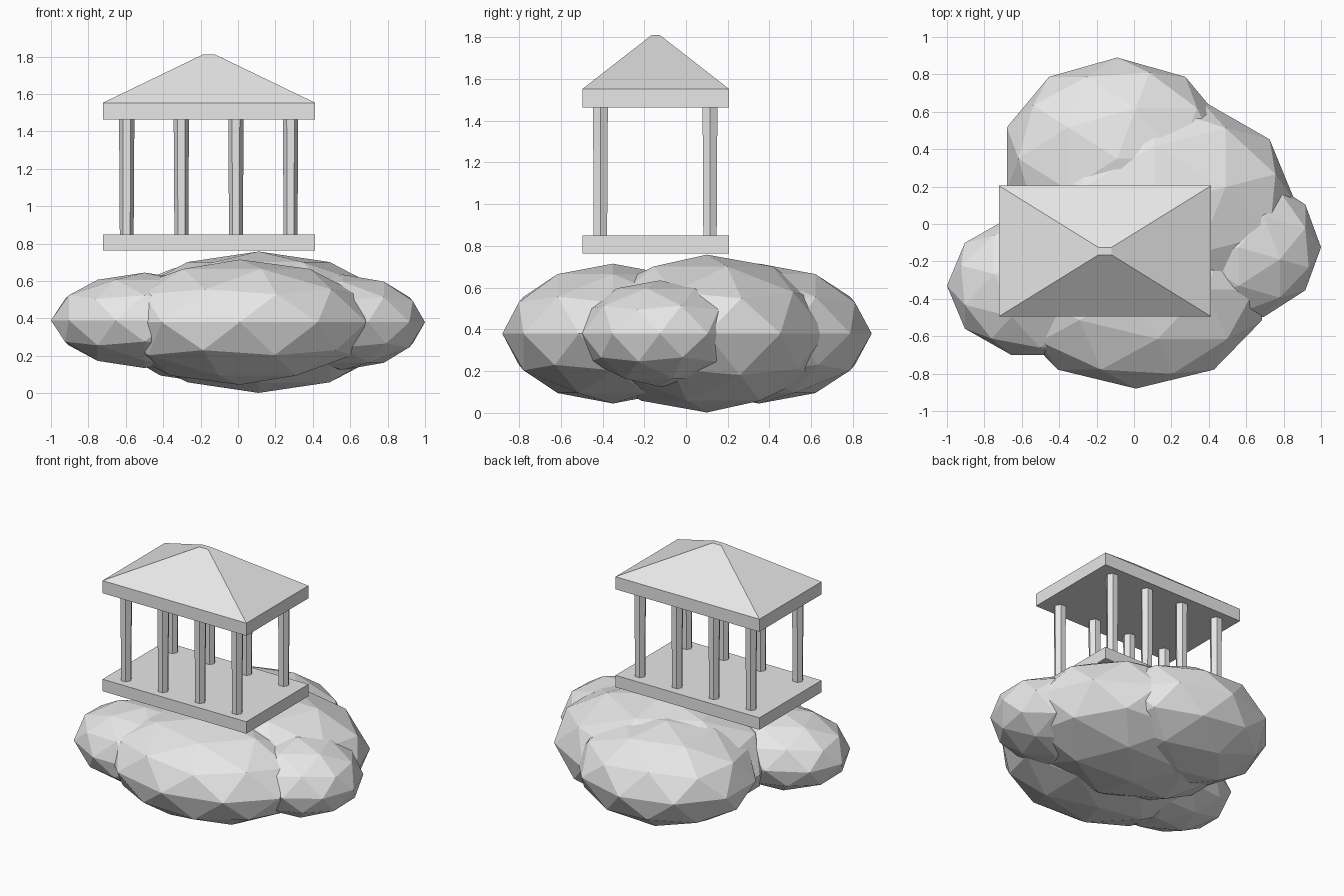
import bpy, bmesh, math
from mathutils import Matrix, Vector

cube = bpy.data.objects.get("Cube")
if cube:
    bpy.data.objects.remove(cube, do_unlink=True)

# One plain grey for everything
GREY = (0.8, 0.8, 0.8, 1.0)
stone = bpy.data.materials.new("pale_grey")
stone.use_nodes = True
stone.diffuse_color = GREY
stone.node_tree.nodes["Principled BSDF"].inputs["Base Color"].default_value = GREY


def finish(name, bm, location):
    mesh = bpy.data.meshes.new(name)
    bm.to_mesh(mesh)
    bm.free()
    mesh.materials.append(stone)
    obj = bpy.data.objects.new(name, mesh)
    obj.location = location
    bpy.context.collection.objects.link(obj)
    return obj


def cloud_puff(name, centre, radii, turn):
    """Faceted ball, turned about z and then squashed."""
    bm = bmesh.new()
    bmesh.ops.create_icosphere(bm, subdivisions=2, radius=1)
    bmesh.ops.rotate(bm, verts=bm.verts, matrix=Matrix.Rotation(math.radians(turn), 3, 'Z'))
    bmesh.ops.scale(bm, verts=bm.verts, vec=Vector(radii))
    return finish(name, bm, centre)


def slab(name, centre, size):
    bm = bmesh.new()
    bmesh.ops.create_cube(bm, size=1)
    bmesh.ops.scale(bm, verts=bm.verts, vec=Vector(size))
    return finish(name, bm, centre)


def column(name, x, y, bottom, top):
    """Six-sided shaft, slightly wider at the top."""
    bm = bmesh.new()
    bmesh.ops.create_cone(bm, cap_ends=True, segments=6, radius1=0.037,
                          radius2=0.041, depth=top - bottom)
    bmesh.ops.rotate(bm, verts=bm.verts, matrix=Matrix.Rotation(math.radians(30), 3, 'Z'))
    return finish(name, bm, (x, y, (bottom + top) / 2))


# Cloud base
MID = 0.38
cloud_puff("cloud_middle", (0.11, 0.10, MID), (0.76, 0.60, 0.378), 90)
cloud_puff("cloud_front", (0.01, -0.35, MID), (0.71, 0.53, 0.335), 0)
cloud_puff("cloud_back", (-0.09, 0.35, MID), (0.62, 0.54, 0.335), 0)
cloud_puff("cloud_right", (-0.50, -0.33, MID + 0.01), (0.50, 0.39, 0.255), 90)
cloud_puff("cloud_left", (0.56, -0.125, MID), (0.44, 0.39, 0.255), -90)

# Temple floor and beam
CX, CY = -0.155, -0.145
WIDTH, DEPTH = 1.135, 0.70
slab("floor_slab", (CX, CY, 0.807), (WIDTH, DEPTH, 0.085))
slab("roof_beam", (CX, CY, 1.508), (WIDTH, DEPTH, 0.09))

# Hipped roof: a block whose top face shrinks to a short ridge
roof = bmesh.new()
bmesh.ops.create_cube(roof, size=1)
for v in roof.verts:
    v.co.x *= 0.07 if v.co.z > 0 else WIDTH
    v.co.y *= 0.04 if v.co.z > 0 else DEPTH
    v.co.z *= 0.257
finish("roof", roof, (CX, CY, 1.6815))

# Two rows of four columns
for row, y in (("front", -0.41), ("back", 0.115)):
    for i in range(4):
        column(f"{row}_column_{i + 1}", -0.595 + 0.292 * i, y, 0.84, 1.47)
